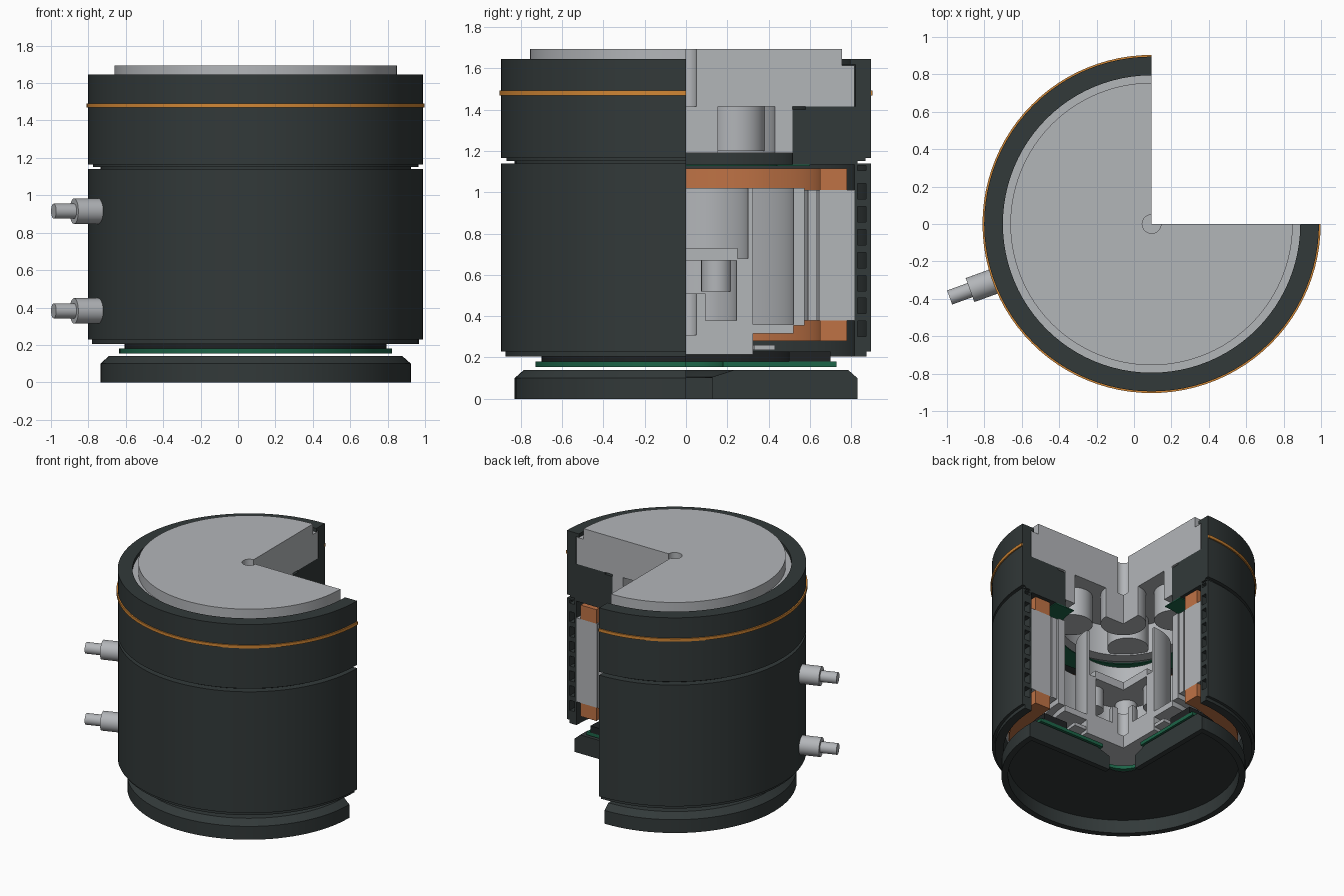
import bpy, bmesh, math
from mathutils import Vector, Matrix

if "Cube" in bpy.data.objects:
    bpy.data.objects.remove(bpy.data.objects["Cube"])

CX = 0.094                     # axis of the drum
START, SWEEP, SEG = math.pi / 2, math.pi * 1.5, 72


def material(name, rgb):
    m = bpy.data.materials.new(name)
    m.diffuse_color = (*rgb, 1)
    m.use_nodes = True
    m.node_tree.nodes["Principled BSDF"].inputs["Base Color"].default_value = m.diffuse_color
    return m


DARK = material("dark_casing", (0.032, 0.041, 0.041))
BLACK = material("black", (0.014, 0.016, 0.017))
GREY = material("grey_metal", (0.45, 0.465, 0.485))
COPPER = material("copper", (0.52, 0.17, 0.06))
ORANGE = material("orange_trim", (0.64, 0.24, 0.035))
GREEN = material("circuit_green", (0.012, 0.13, 0.065))


def finish(name, bm, mat):
    bmesh.ops.remove_doubles(bm, verts=bm.verts, dist=1e-5)
    bmesh.ops.recalc_face_normals(bm, faces=bm.faces)
    me = bpy.data.meshes.new(name)
    bm.to_mesh(me)
    bm.free()
    me.materials.append(mat)
    ob = bpy.data.objects.new(name, me)
    bpy.context.collection.objects.link(ob)
    bpy.ops.object.select_all(action='DESELECT')
    ob.select_set(True)
    bpy.context.view_layer.objects.active = ob
    bpy.ops.object.shade_smooth_by_angle(angle=math.radians(25))
    return ob


def revolve(name, profile, mat):
    """Three-quarter turn of a closed (radius, height) profile, capped at both cuts."""
    bm = bmesh.new()
    rings = []
    for i in range(SEG + 1):
        a = START + SWEEP * i / SEG
        rings.append([bm.verts.new((CX + r * math.cos(a), r * math.sin(a), z)) for r, z in profile])
    n = len(profile)
    for a, b in zip(rings, rings[1:]):
        for k in range(n):
            bm.faces.new((a[k], a[(k + 1) % n], b[(k + 1) % n], b[k]))
    bm.faces.new(rings[0])
    bm.faces.new(rings[-1][::-1])
    return finish(name, bm, mat)


def tube(name, r0, r1, z0, z1, mat):
    return revolve(name, [(r0, z0), (r1, z0), (r1, z1), (r0, z1)], mat)


def rod(name, p0, p1, radius, mat):
    p0, p1 = Vector(p0), Vector(p1)
    d = p1 - p0
    bm = bmesh.new()
    bmesh.ops.create_cone(bm, cap_ends=True, segments=32, radius1=radius, radius2=radius, depth=d.length,
                          matrix=Matrix.Translation((p0 + p1) / 2) @ d.to_track_quat('Z', 'Y').to_matrix().to_4x4())
    return finish(name, bm, mat)


def box(name, lo, hi, mat):
    lo, hi = Vector(lo), Vector(hi)
    bm = bmesh.new()
    bmesh.ops.create_cube(bm, size=1, matrix=Matrix.Translation((lo + hi) / 2) @ Matrix.Diagonal((*(hi - lo), 1)))
    return finish(name, bm, mat)


# Base cup: chamfered rim, hollow below, countersunk centre hole, walls closing both cuts
revolve("base_cup", [(0.125, 0.10), (0.785, 0.10), (0.785, 0), (0.83, 0), (0.83, 0.10),
                     (0.785, 0.14), (0.235, 0.14), (0.125, 0.105)], DARK)
box("base_back_wall", (CX - 0.04, 0.125, 0), (CX, 0.829, 0.10), DARK)
box("base_side_wall", (CX + 0.125, -0.04, 0), (CX + 0.829, 0, 0.10), DARK)

# Circuit board and the ring carrying it
tube("circuit_board", 0.18, 0.73, 0.155, 0.18, GREEN)
tube("board_ring", 0.50, 0.70, 0.18, 0.23, BLACK)
tube("board_connector", 0.33, 0.43, 0.235, 0.26, GREY)

# Lower casing with cooling channels facing a thin liner
wall = [(0.83, 0.205), (0.875, 0.205), (0.875, 0.23), (0.895, 0.23), (0.895, 1.14), (0.83, 1.14),
        (0.83, 1.13), (0.872, 1.13), (0.872, 1.105), (0.83, 1.105)]
for k in range(7):
    top = 1.042 - 0.111 * k
    wall += [(0.83, top), (0.872, top), (0.872, top - 0.075), (0.83, top - 0.075)]
revolve("lower_casing", wall, DARK)
tube("cooling_liner", 0.815, 0.83, 0.205, 1.14, DARK)

# Upper casing with inner ledge, stepped neck and coloured trim
revolve("upper_casing", [(0.515, 1.152), (0.87, 1.152), (0.87, 1.165), (0.895, 1.165), (0.895, 1.645),
                         (0.795, 1.645), (0.795, 1.618), (0.82, 1.618), (0.82, 1.415), (0.58, 1.415),
                         (0.58, 1.21), (0.515, 1.21)], DARK)
tube("casing_neck", 0.515, 0.83, 1.135, 1.152, DARK)
tube("trim_band", 0.89, 0.904, 1.470, 1.492, ORANGE)
tube("sensor_board", 0.44, 0.60, 1.128, 1.135, GREEN)

# Output flange with centre bore
revolve("output_flange", [(0.05, 1.415), (0.817, 1.415), (0.817, 1.615), (0.755, 1.615),
                          (0.755, 1.695), (0.05, 1.695)], GREY)

# Stator core and windings
tube("stator_core", 0.645, 0.815, 0.38, 1.01, GREY)
tube("upper_winding", 0.65, 0.78, 1.01, 1.115, COPPER)
tube("lower_winding", 0.65, 0.78, 0.28, 0.38, COPPER)

# Rotor
tube("rotor_magnets", 0.59, 0.635, 0.38, 1.01, GREY)
tube("rotor_drum", 0.52, 0.575, 0.355, 1.02, GREY)
tube("inner_sleeve", 0.30, 0.325, 0.355, 1.02, GREY)
revolve("rotor_hub", [(0, 0.215), (0.325, 0.215), (0.325, 0.315), (0.52, 0.315), (0.52, 0.36), (0.30, 0.36),
                      (0.30, 0.38), (0.05, 0.38), (0.05, 0.31), (0, 0.31)], GREY)

# Gear stages
tube("lower_sun_gear", 0.05, 0.095, 0.38, 0.51, GREY)
tube("lower_carrier", 0, 0.25, 0.67, 0.73, GREY)
tube("lower_ring_gear", 0.245, 0.30, 0.38, 0.68, GREY)
tube("upper_sun_gear", 0, 0.155, 1.19, 1.415, GREY)
tube("upper_ring_gear", 0.43, 0.515, 1.19, 1.415, GREY)
tube("ring_gear_seat", 0.515, 0.58, 1.21, 1.40, DARK)
for k, deg in enumerate((135, 225, 315)):
    c, s = math.cos(math.radians(deg)), math.sin(math.radians(deg))
    for label, dist, radius, z0, z1 in (("upper_planet", 0.35, 0.14, 1.20, 1.415),
                                        ("lower_planet", 0.21, 0.075, 0.52, 0.67)):
        x, y = CX + dist * c, dist * s
        rod(f"{label}_{k + 1}", (x, y, z0), (x, y, z1), radius, GREY)

# Coolant fittings
c, s = math.cos(math.radians(200)), math.sin(math.radians(200))
for label, z in (("upper", 0.915), ("lower", 0.382)):
    for part, r0, r1, radius in (("fitting_body", 0.86, 1.033, 0.068), ("fitting_nozzle", 1.02, 1.149, 0.04)):
        rod(f"{label}_{part}", (CX + r0 * c, r0 * s, z), (CX + r1 * c, r1 * s, z), radius, GREY)
